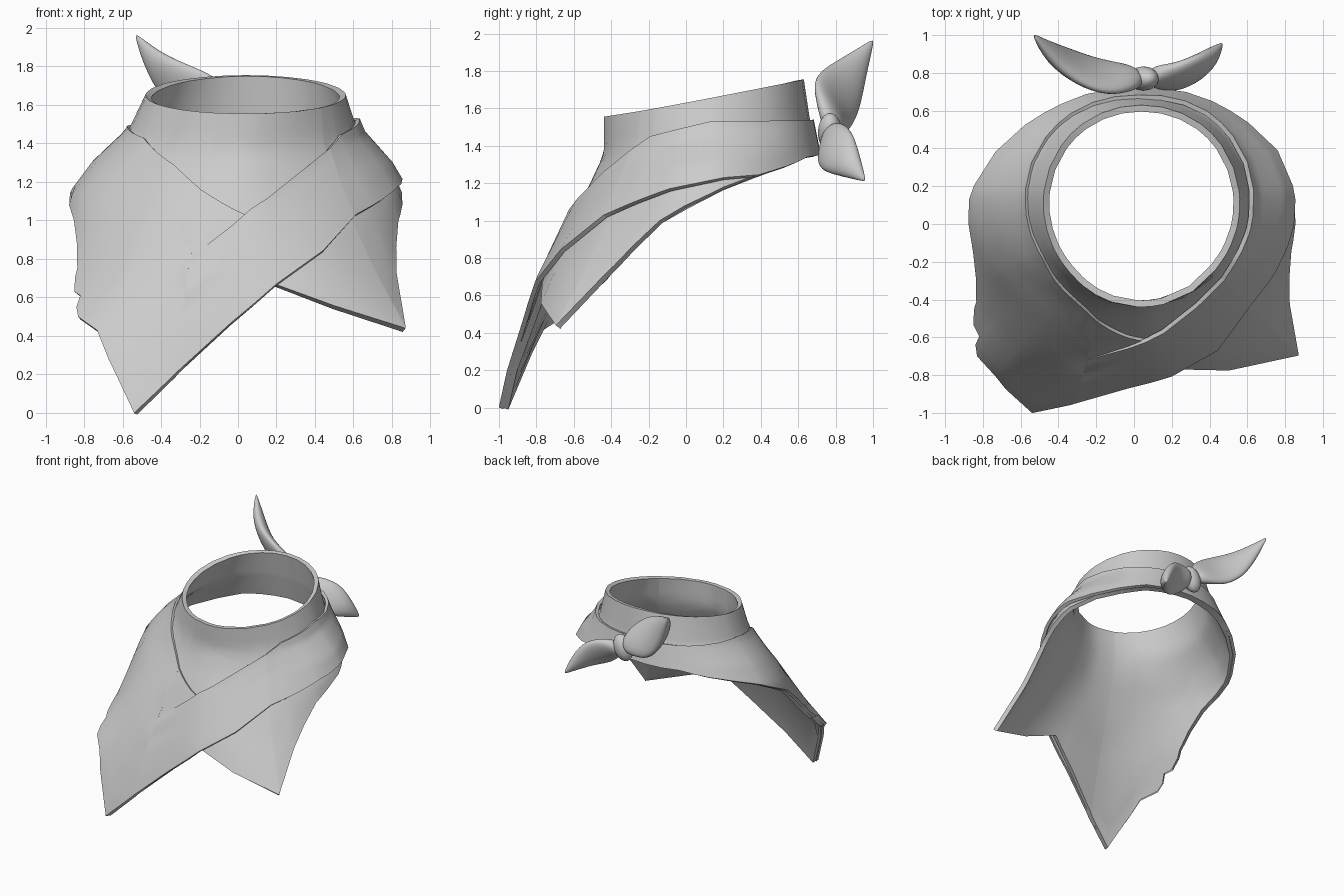
import bpy, math
from mathutils import Vector

cube = bpy.data.objects.get("Cube")
if cube:
    bpy.data.objects.remove(cube)

cloth = bpy.data.materials.new("grey_cloth")
cloth.use_nodes = True
GREY = (0.6, 0.6, 0.6, 1)
cloth.diffuse_color = GREY
cloth.node_tree.nodes["Principled BSDF"].inputs["Base Color"].default_value = GREY


def linear(keys, x):
    x = min(max(x, keys[0][0]), keys[-1][0])
    for (x0, y0), (x1, y1) in zip(keys, keys[1:]):
        if x <= x1:
            return y0 + (y1 - y0) * (x - x0) / (x1 - x0)


def smooth(keys, x):
    """Hermite curve through the keys, level at both ends."""
    x = min(max(x, keys[0][0]), keys[-1][0])
    n = len(keys) - 1

    def slope(i):
        if i in (0, n):
            return 0
        return (keys[i + 1][1] - keys[i - 1][1]) / (keys[i + 1][0] - keys[i - 1][0])

    for i in range(n):
        (x0, y0), (x1, y1) = keys[i], keys[i + 1]
        if x <= x1:
            h = x1 - x0
            t = (x - x0) / h
            return (y0 * (1 + 2 * t) * (1 - t) ** 2 + y1 * t * t * (3 - 2 * t)
                    + h * t * (1 - t) * (slope(i) * (1 - t) - slope(i + 1) * t))


# Draped shape: radius by drop below the rim, at angles away from the front
DROPS = (0, .2, .35, .5, .85, 1.2, 1.56)
RADII = {0: (.57, .59, .66, .74, .90, 1.03, 1.12),
         26: (.56, .59, .65, .75, .97, 1.13, 1.255),
         47: (.54, .60, .68, .78, 1.0, 1.26, 1.3),
         90: (.52, .62, .77, .87, .95, 1, 1),
         135: (.51, .58, .64, .70, .8, .8, .8),
         180: (.50, .55, .58, .61, .7, .7, .7)}


def rim(a):
    return 1.655 - .1 * math.cos(math.radians(a))


def drape(a, z, offset):
    drop = rim(a) - z
    r = smooth([(k, linear(list(zip(DROPS, v)), drop)) for k, v in RADII.items()], abs(a))
    r += offset
    t = math.radians(a)
    middle = .04 * (1 - min(1, drop / .5))
    return (middle + r * math.sin(t), .13 - r * math.cos(t), z)


def finish(obj):
    obj.data.materials.append(cloth)
    bpy.ops.object.select_all(action='DESELECT')
    obj.select_set(True)
    bpy.context.view_layer.objects.active = obj
    for mod in list(obj.modifiers):
        bpy.ops.object.modifier_apply(modifier=mod.name)
    bpy.ops.object.shade_smooth_by_angle(angle=math.radians(40))


def mesh_object(name, verts, faces):
    mesh = bpy.data.meshes.new(name)
    mesh.from_pydata(verts, [], faces)
    obj = bpy.data.objects.new(name, mesh)
    bpy.context.collection.objects.link(obj)
    return obj


def sheet(name, start, end, top, bottom, offset, thick, keys=(), rows=14, step=12):
    """Cloth panel between two edge curves, wrapped round the neck."""
    stops = sorted({start, end, *[k for k in keys if start < k < end]})
    angles = [start]
    for a, b in zip(stops, stops[1:]):
        n = max(1, round((b - a) / step))
        angles += [a + (b - a) * (i + 1) / n for i in range(n)]
    ring = end - start == 360
    if ring:
        angles.pop()
    verts = []
    for a in angles:
        hi, lo = top(a), bottom(a)
        for j in range(rows + 1):
            z = hi + (lo - hi) * j / rows
            verts.append(drape(a, z, offset(a, z)))
    n, w = len(angles), rows + 1
    faces = []
    for i in range(n if ring else n - 1):
        k = (i + 1) % n
        faces += [(i * w + j, i * w + j + 1, k * w + j + 1, k * w + j) for j in range(rows)]
    obj = mesh_object(name, verts, faces)
    mod = obj.modifiers.new("thickness", 'SOLIDIFY')
    mod.thickness, mod.offset = thick, -1
    finish(obj)


# Edge curves: angle from the front, height
RIGHT_FOLD = [(-180, 1.54), (-90, 1.49), (-60, 1.43), (-34, 1.29), (-17, 1.16), (-2, 1.06), (8, 1)]
LEFT_FOLD = [(-16, .81), (5, 1.06), (29, 1.26), (58, 1.45), (90, 1.53), (180, 1.54)]
RIGHT_HEM = [(-180, 1.36), (-142, 1.34), (-124, 1.29), (-109, 1.245), (-95, 1.18), (-82, 1.08),
             (-72, 1), (-63, .87), (-57, .75), (-55.5, .7), (-52, .63), (-48.5, .61),
             (-47.5, .55), (-45, .5), (-38, .43), (-25.5, 0)]
DIAGONAL = [(-16, .22), (-2, .47), (12, .67)]
BACK_HEM = [(109, 1.245), (124, 1.29), (142, 1.34), (180, 1.36)]
CORNER = [(46.5, .44), (56, .72), (63, .86), (72, 1), (81, 1.08), (95, 1.18)]
OUTER_TOP = RIGHT_FOLD[:5] + LEFT_FOLD
OUTER_HEM = RIGHT_HEM + DIAGONAL + [(47, 1.03), (75, 1.17), (95, 1.23)] + BACK_HEM
INNER_HEM = RIGHT_HEM + DIAGONAL + CORNER + BACK_HEM
COLUMNS = [k for k, _ in OUTER_TOP + OUTER_HEM + CORNER]


def flap_offset(a, z):
    return .02 * max(0, min(1, (a + 16) / 20, (180 - a) / 40))


# Inner layer from the neck rim down to the side corner
sheet("neck_lining", -180, 180, rim, lambda a: linear(INNER_HEM, a),
      lambda a, z: -.02 * min(1, (rim(a) - z) / .2), .035, COLUMNS, rows=18)
# Outer layer, crossing over itself at the front
sheet("outer_wrap", -180, 180 - .01, lambda a: linear(OUTER_TOP, a),
      lambda a: linear(OUTER_HEM, a), flap_offset, .025, COLUMNS)
sheet("fold_under_flap", -17, 8, lambda a: linear(RIGHT_FOLD, a),
      lambda a: linear(LEFT_FOLD, a) - .06, lambda a, z: -.002, .02, (-16, -2), step=5)


def tail(name, path, widths, across, depth):
    """Flattened, pointed cloth end along a path."""
    path = [Vector(p) for p in path]
    verts, faces, sides = [], [], 8
    for i, (p, w) in enumerate(zip(path, widths)):
        along = (path[min(i + 1, len(path) - 1)] - path[max(i - 1, 0)]).normalized()
        side = Vector(across)
        side = (side - along * side.dot(along)).normalized()
        normal = along.cross(side)
        for s in range(sides):
            t = math.tau * s / sides
            verts.append(p + side * w * math.cos(t) + normal * min(w, depth) * math.sin(t))
    for i in range(len(path) - 1):
        for s in range(sides):
            k = (s + 1) % sides
            faces.append((i * sides + s, i * sides + k, (i + 1) * sides + k, (i + 1) * sides + s))
    faces += [tuple(reversed(range(sides))), tuple(range(len(verts) - sides, len(verts)))]
    obj = mesh_object(name, verts, faces)
    obj.modifiers.new("smooth", 'SUBSURF').levels = 2
    finish(obj)


# Knot and its two ends at the back
tail("knot_tail_up", [(.03, .78, 1.49), (-.06, .78, 1.56), (-.18, .78, 1.62), (-.32, .83, 1.7),
                      (-.44, .9, 1.82), (-.535, 1.005, 1.97)],
     (.07, .14, .19, .17, .09, .004), (0, -.45, .85), .055)
tail("knot_tail_down", [(.08, .78, 1.47), (.15, .78, 1.44), (.23, .78, 1.4), (.33, .82, 1.36),
                        (.41, .88, 1.29), (.47, .96, 1.21)],
     (.07, .11, .15, .14, .08, .004), (0, .45, .85), .055)
bpy.ops.mesh.primitive_uv_sphere_add(segments=16, ring_count=10, location=(.05, .77, 1.47),
                                     rotation=(0, .4, 0))
knot = bpy.context.object
knot.name = "knot"
knot.scale = (.075, .065, .11)
finish(knot)
